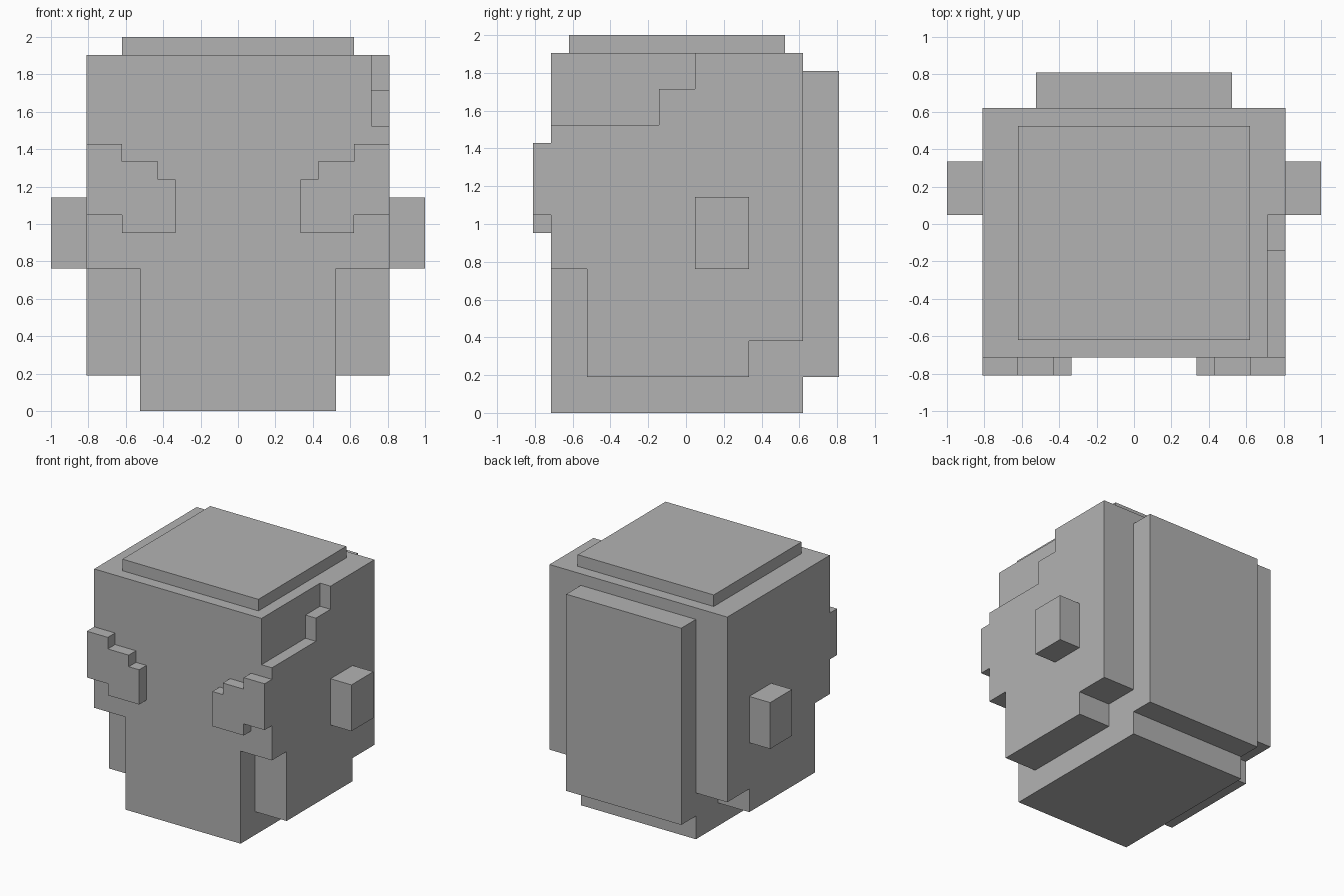
import bpy
import bmesh
from mathutils import Vector

cube = bpy.data.objects.get("Cube")
if cube:
    bpy.data.objects.remove(cube, do_unlink=True)

U = 2 / 21  # size of one block

grey = bpy.data.materials.new("plain_grey")
grey.use_nodes = True
colour = (0.448, 0.448, 0.448, 1)
grey.diffuse_color = colour
grey.node_tree.nodes["Principled BSDF"].inputs["Base Color"].default_value = colour


def prism(name, outline, axis, start, end):
    """Extrude an outline, in blocks, along x ('X': y,z points) or y ('Y': x,z points)."""
    def place(a, b, d):
        return Vector((d, a, b) if axis == "X" else (a, d, b)) * U

    bm = bmesh.new()
    face = bm.faces.new([bm.verts.new(place(a, b, start)) for a, b in outline])
    moved = bmesh.ops.extrude_face_region(bm, geom=[face])["geom"]
    shift = place(0, 0, end - start)
    bmesh.ops.translate(bm, vec=shift, verts=[v for v in moved if isinstance(v, bmesh.types.BMVert)])
    bmesh.ops.recalc_face_normals(bm, faces=bm.faces)
    mesh = bpy.data.meshes.new(name)
    bm.to_mesh(mesh)
    bm.free()
    mesh.materials.append(grey)
    obj = bpy.data.objects.new(name, mesh)
    bpy.context.collection.objects.link(obj)
    return obj


def block(name, x, y, z):
    outline = [(x[0], z[0]), (x[1], z[0]), (x[1], z[1]), (x[0], z[1])]
    return prism(name, outline, "Y", *y)


# Head core, raised crown and back slab
block("head_core", (-5.5, 5.5), (-7.5, 6.5), (0, 20))
block("crown_plate", (-6.5, 6.5), (-6.5, 5.5), (20, 21))
block("back_slab", (-5.5, 5.5), (6.5, 8.5), (2, 19))

# Side panels: stepped lower edge, with a stepped cut-out on the left temple
lower = [(-7.5, 8), (-5.5, 8), (-5.5, 2), (3.5, 2), (3.5, 4), (6.5, 4), (6.5, 20)]
full = lower + [(-7.5, 20)]
notched = lower + [(0.5, 20), (0.5, 18), (-1.5, 18), (-1.5, 16), (-7.5, 16)]
prism("right_side_panel", full, "X", -8.5, -5.5)
prism("left_side_panel", full, "X", 5.5, 7.5)
prism("left_side_outer_panel", notched, "X", 7.5, 8.5)

# Stepped eye plates and ears, mirrored
eye = [(3.5, 10), (6.5, 10), (6.5, 11), (8.5, 11), (8.5, 15),
       (6.5, 15), (6.5, 14), (4.5, 14), (4.5, 13), (3.5, 13)]
for side, s in (("left", 1), ("right", -1)):
    prism(side + "_eye_plate", [(s * x, z) for x, z in eye], "Y", -8.5, -7.5)
    block(side + "_ear", sorted((s * 8.5, s * 10.5)), (0.5, 3.5), (8, 12))
